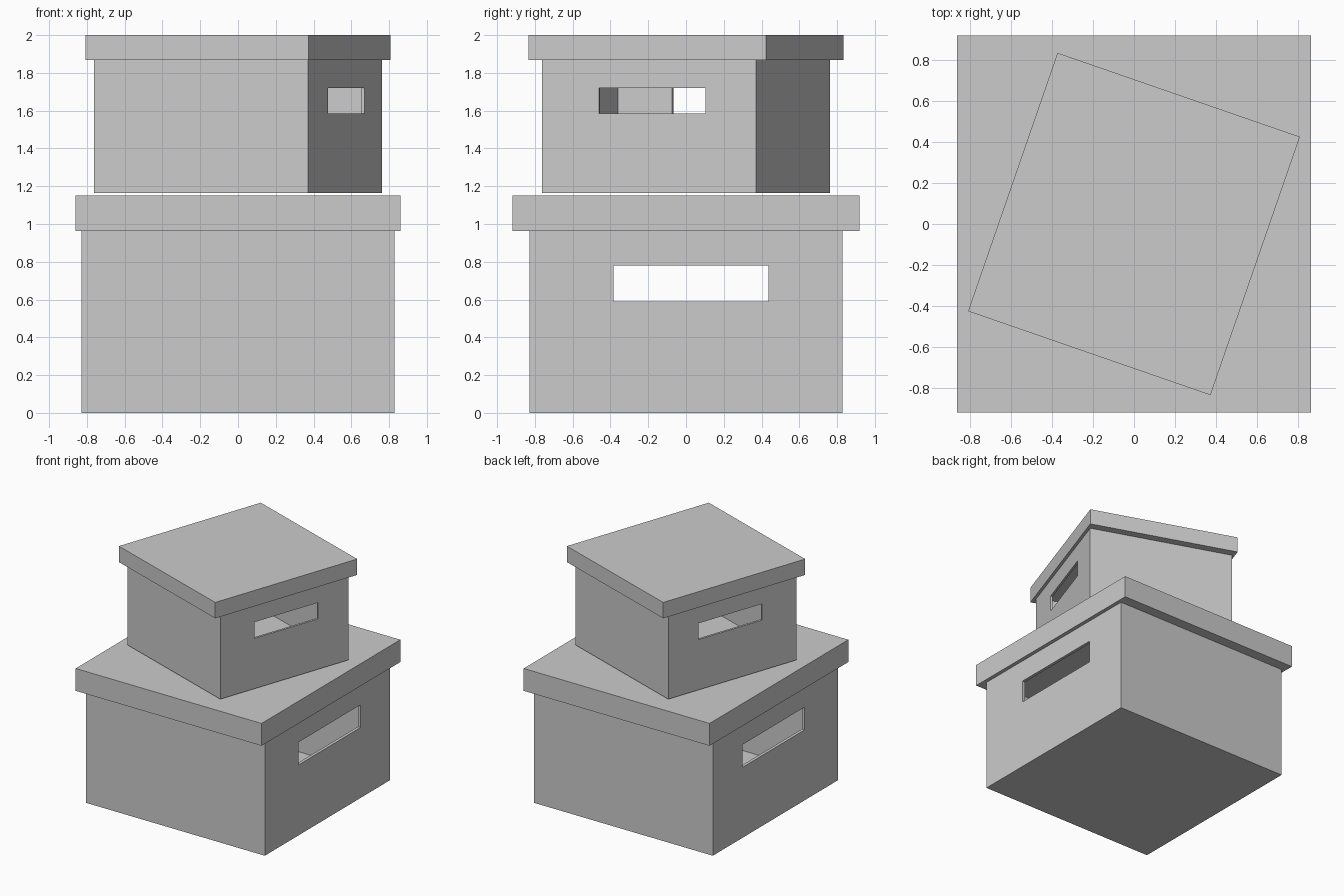
import bpy
from math import radians

if "Cube" in bpy.data.objects:
    bpy.data.objects.remove(bpy.data.objects["Cube"])


def block(name, x, y, z, turn=0.0):
    """Cuboid from (min, max) ranges, turned about the world z axis."""
    bpy.ops.mesh.primitive_cube_add(size=1)
    ob = bpy.context.object
    ob.name = name
    for v in ob.data.vertices:
        for i, (lo, hi) in enumerate((x, y, z)):
            v.co[i] = lo if v.co[i] < 0 else hi
    ob.rotation_euler.z = radians(turn)
    return ob


def carve(ob, cutter):
    """Subtract the cutter, then remove it."""
    mod = ob.modifiers.new("carve", 'BOOLEAN')
    mod.operation = 'DIFFERENCE'
    mod.solver = 'EXACT'
    mod.object = cutter
    bpy.context.view_layer.objects.active = ob
    bpy.ops.object.modifier_apply(modifier=mod.name)
    bpy.data.objects.remove(cutter, do_unlink=True)


def storage_box(prefix, half, wall, base, lid_z, top, lid_half, slot_y, slot_z, turn):
    # open container with thin walls and floor
    body = block(prefix + "_box", (-half, half), (-half, half), (base, lid_z), turn)
    inner = half - wall
    carve(body, block("cavity_cutter", (-inner, inner), (-inner, inner),
                      (base + wall, lid_z + 0.2), turn))
    # hand holes through both side walls
    carve(body, block("slot_cutter", (-half - 0.2, half + 0.2), slot_y, slot_z, turn))
    # overhanging lid
    lx, ly = lid_half
    block(prefix + "_lid", (-lx, lx), (-ly, ly), (lid_z, top), turn)


storage_box("lower", 0.829, 0.025, 0.0, 0.963, 1.15, (0.861, 0.918),
            (-0.385, 0.438), (0.59, 0.78), 0)
storage_box("upper", 0.60, 0.018, 1.163, 1.867, 2.0, (0.624, 0.665),
            (-0.279, 0.317), (1.585, 1.721), -19.1)
